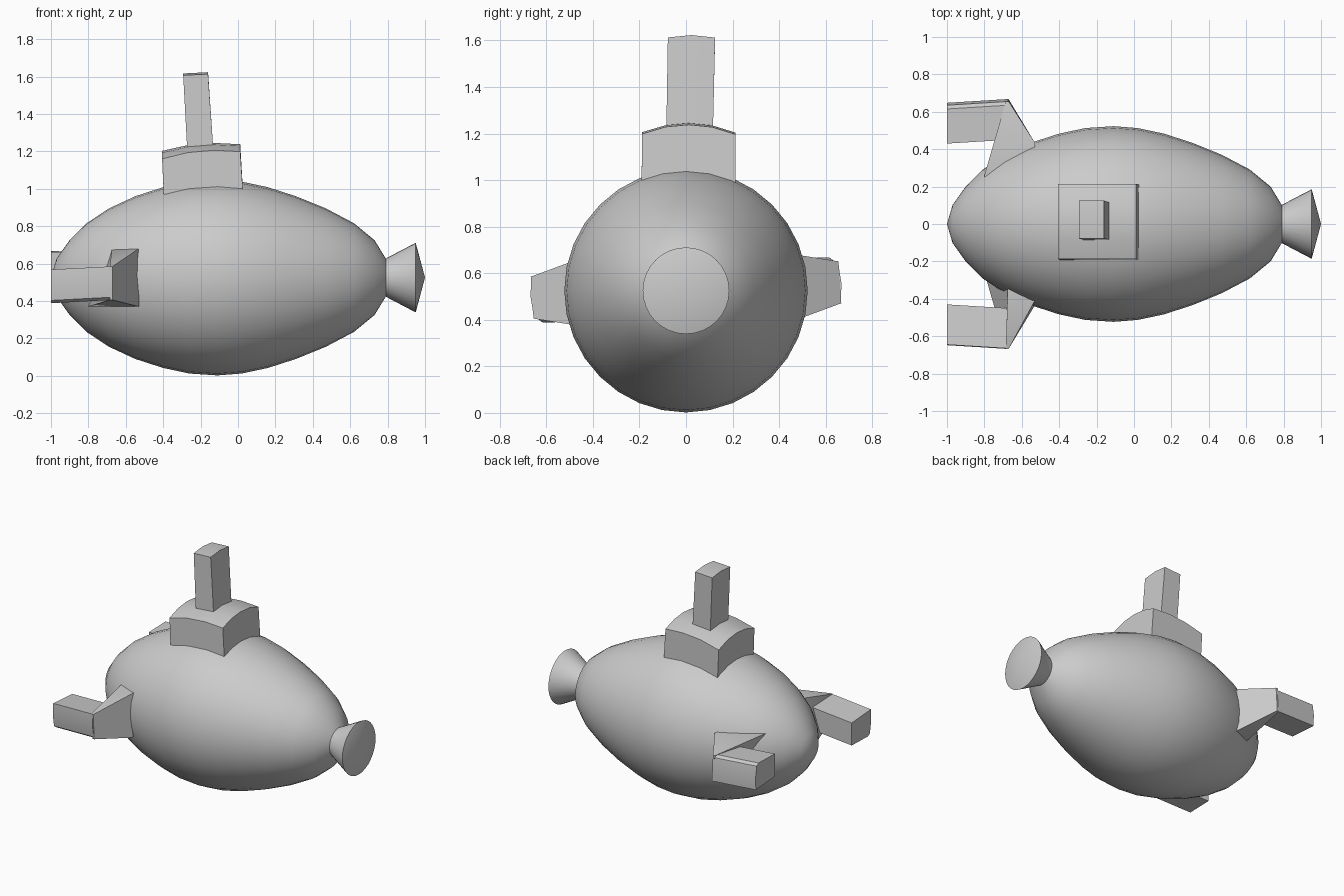
import bpy, bmesh, math
from mathutils import Vector

if "Cube" in bpy.data.objects:
    bpy.data.objects.remove(bpy.data.objects["Cube"])

AXIS_Z = 0.525
SEGMENTS = 32


def finish(name, bm):
    bmesh.ops.remove_doubles(bm, verts=bm.verts, dist=0.0001)
    bmesh.ops.recalc_face_normals(bm, faces=bm.faces)
    mesh = bpy.data.meshes.new(name)
    bm.to_mesh(mesh)
    bm.free()
    obj = bpy.data.objects.new(name, mesh)
    bpy.context.collection.objects.link(obj)
    bpy.ops.object.select_all(action='DESELECT')
    obj.select_set(True)
    bpy.context.view_layer.objects.active = obj
    bpy.ops.object.shade_smooth_by_angle(angle=math.radians(30))
    return obj


def revolve(name, profile):
    """Spin (x, radius) points around the long axis."""
    bm = bmesh.new()
    verts = [bm.verts.new((x, 0, AXIS_Z + r)) for x, r in profile]
    edges = [bm.edges.new(pair) for pair in zip(verts, verts[1:])]
    bmesh.ops.spin(bm, geom=verts + edges, cent=(0, 0, AXIS_Z), axis=(1, 0, 0),
                   angle=2 * math.pi, steps=SEGMENTS)
    return finish(name, bm)


def loft(bm, rings):
    """Join matching rings of points and cap both ends."""
    loops = [[bm.verts.new(p) for p in ring] for ring in rings]
    n = len(loops[0])
    for a, b in zip(loops, loops[1:]):
        for i in range(n):
            j = (i + 1) % n
            bm.faces.new((a[i], a[j], b[j], b[i]))
    bm.faces.new(loops[0])
    bm.faces.new(loops[-1])


def domed_block(name, base, top, nx, ny, base_z, top_z):
    """Block with a curved top; base and top are (x0, x1, y0, y1)."""
    bm = bmesh.new()

    def grid(rect, height):
        x0, x1, y0, y1 = rect
        pts = [[(x0 + (x1 - x0) * i / nx, y0 + (y1 - y0) * j / ny)
                for j in range(ny + 1)] for i in range(nx + 1)]
        return [[bm.verts.new((x, y, height(x, y))) for x, y in row] for row in pts]

    low, high = grid(base, lambda x, y: base_z), grid(top, top_z)
    for g in (low, high):
        for i in range(nx):
            for j in range(ny):
                bm.faces.new((g[i][j], g[i + 1][j], g[i + 1][j + 1], g[i][j + 1]))
    for i in range(nx):
        for j in (0, ny):
            bm.faces.new((low[i][j], low[i + 1][j], high[i + 1][j], high[i][j]))
    for j in range(ny):
        for i in (0, nx):
            bm.faces.new((low[i][j], low[i][j + 1], high[i][j + 1], high[i][j]))
    return finish(name, bm)


def hull_top(x, y):
    r = 0.523 * math.sqrt(1 - ((x + 0.11) / 0.75) ** 2)
    return AXIS_Z + math.sqrt(r * r - y * y)


# Hull: egg-shaped body, slightly blunter at the bow
ring_x = [-1, -0.97, -0.9, -0.81, -0.69, -0.55, -0.4, -0.26, -0.11,
          0.02, 0.16, 0.31, 0.47, 0.62, 0.73, 0.79]
hull_profile = [(x, 0.523 * math.sin(math.pi * i / 16)) for i, x in enumerate(ring_x)]
revolve("hull", hull_profile + [(0.79, 0)])

# Tail cone: flares out, then closes to a shallow point
revolve("tail_cone", [(0.77, 0), (0.77, 0.1), (0.79, 0.102), (0.95, 0.186), (1.0, 0)])

# Tower and periscope
domed_block("tower", (-0.395, 0.03, -0.192, 0.212), (-0.406, 0.012, -0.188, 0.213), 3, 4,
            0.93, lambda x, y: hull_top(x, y - 0.01) + 0.197)
domed_block("periscope", (-0.27, -0.13, -0.085, 0.115), (-0.293, -0.16, -0.078, 0.125), 1, 2,
            1.18, lambda x, y: 1.623 + 0.05 * (x + 0.16) - (y - 0.022) ** 2)

# Side fins: the pair is turned half a revolution about the long axis
root = [(-0.53, -0.435, 0.37), (-0.53, -0.41, 0.68), (-0.675, -0.34, 0.675), (-0.8, -0.26, 0.37)]
tip = [(-0.67, -0.655, 0.405), (-0.67, -0.667, 0.585), (-0.685, -0.667, 0.585), (-0.685, -0.655, 0.405)]
section = [(-0.665, 0.585), (-0.668, 0.5), (-0.655, 0.42), (-0.635, 0.405),
           (-0.45, 0.41), (-0.45, 0.57)]
for side, turned in (("front", False), ("back", True)):
    def place(p):
        x, y, z = p
        return (x, -y, 2 * AXIS_Z + 0.006 - z) if turned else p

    inner = [(x, y + 0.09, 0.525 + (z - 0.525) * 0.95) for x, y, z in root]
    bm = bmesh.new()
    loft(bm, [[place(p) for p in ring] for ring in (inner, root, tip)])
    finish(side + "_fin_arm", bm)
    bm = bmesh.new()
    loft(bm, [[place((x, y + dy, z + dz)) for y, z in section]
              for x, dy, dz in ((-0.675, 0, 0), (-1.0, 0.02, -0.017))])
    finish(side + "_fin_blade", bm)
